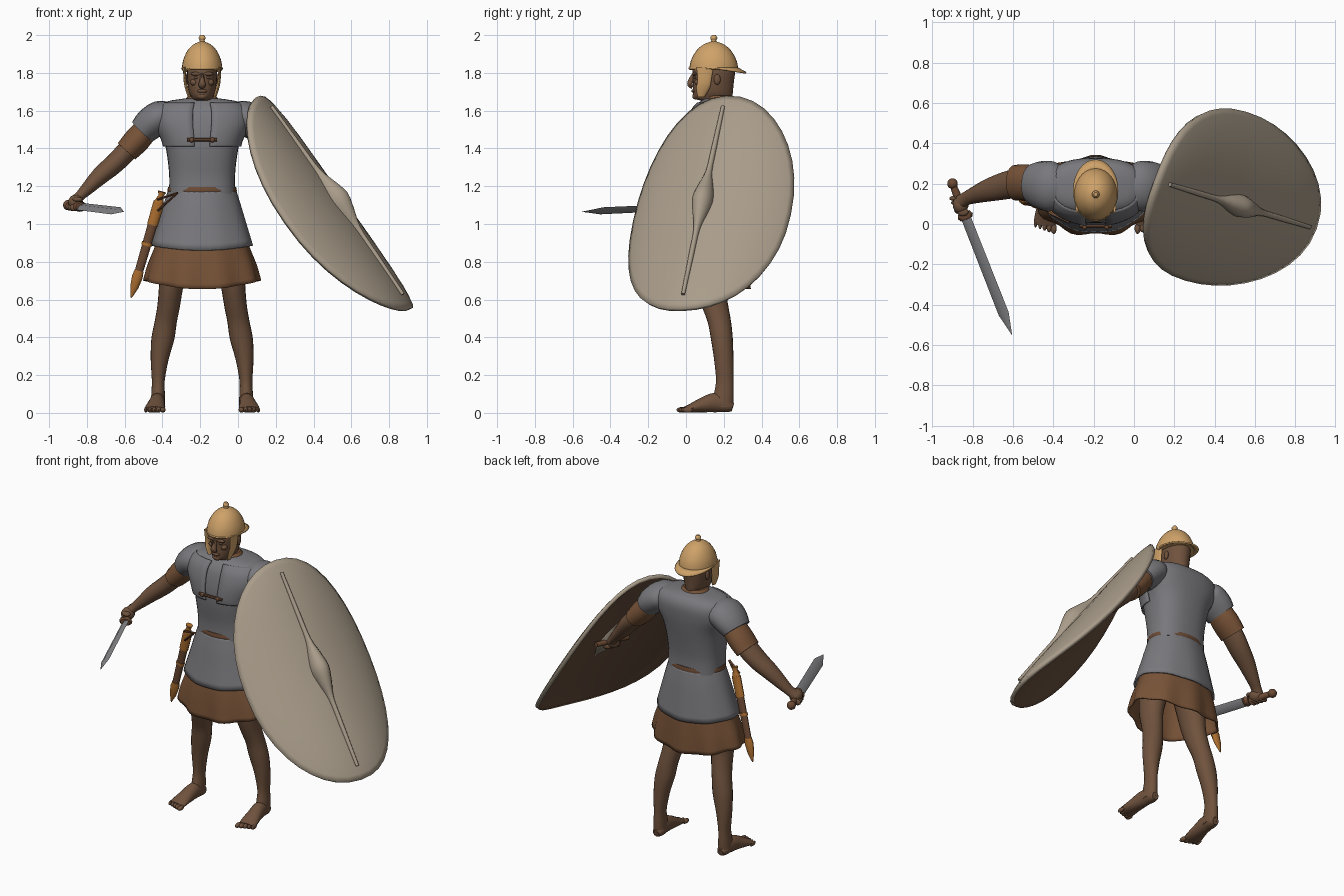
import bpy, bmesh, math
from mathutils import Vector, Matrix

cube = bpy.data.objects.get("Cube")
if cube:
    bpy.data.objects.remove(cube, do_unlink=True)

X, Y, Z = Vector((1, 0, 0)), Vector((0, 1, 0)), Vector((0, 0, 1))
MID = -0.19  # the body stands off centre; all x values are measured from here


def material(name, *rgb):
    mat = bpy.data.materials.new(name)
    mat.use_nodes = True
    colour = (*rgb, 1)
    mat.diffuse_color = colour
    node = next(n for n in mat.node_tree.nodes if n.type == 'BSDF_PRINCIPLED')
    node.inputs["Base Color"].default_value = colour
    node.inputs["Roughness"].default_value = 0.8
    return mat


skin = material("brown skin", .16, .085, .047)
cloth = material("tunic brown", .185, .085, .038)
mail = material("mail grey", .19, .19, .205)
paint = material("shield beige", .40, .335, .255)
wood = material("dark wood", .13, .075, .045)
brass = material("helmet brass", .62, .36, .14)
steel = material("blade steel", .23, .23, .24)
gold = material("scabbard gold", .42, .16, .03)
leather = material("leather", .15, .068, .034)


def finish(name, bm, *mats, thick=0, angle=40, offset=0):
    mesh = bpy.data.meshes.new(name)
    bm.to_mesh(mesh)
    bm.free()
    for mat in mats:
        mesh.materials.append(mat)
    for poly in mesh.polygons:
        poly.use_smooth = True
    mesh.set_sharp_from_angle(angle=math.radians(angle))
    obj = bpy.data.objects.new(name, mesh)
    bpy.context.collection.objects.link(obj)
    if thick:
        mod = obj.modifiers.new("thickness", 'SOLIDIFY')
        mod.thickness, mod.offset = thick, offset
        mod.material_offset = len(mats) - 1
    return obj


def refine(stations, steps):
    """Pass a smooth curve through the stations."""
    pts = [Vector(s) for s in stations]
    out = []
    for i in range(len(pts) - 1):
        a, b, c, d = pts[max(i - 1, 0)], pts[i], pts[i + 1], pts[min(i + 2, len(pts) - 1)]
        for k in range(steps):
            t = k / steps
            out.append(b + (c - a) * (t / 2) + (a * 2 - b * 5 + c * 4 - d) * (t * t / 2)
                       + (b * 3 - a - c * 3 + d) * (t ** 3 / 2))
    return out + [pts[-1]]


def bulge(value, power):
    return math.copysign(abs(value) ** (2 / power), value)


def tube(name, stations, mat, ref=None, side=1, sides=20, power=2, steps=3,
         caps=True, warp=None, thick=0, keep=None):
    """Loft ovals (x, y, z, width, depth): level rings, or rings across the path if ref is set."""
    path = refine(stations, steps)
    spots = [Vector((MID + side * p[0], p[1], p[2])) for p in path]
    bm, rings = bmesh.new(), []
    for i, p in enumerate(path):
        u, v = X, Y
        if ref is not None:
            along = (spots[min(i + 1, len(spots) - 1)] - spots[max(i - 1, 0)]).normalized()
            u = along.cross(ref).normalized()
            v = u.cross(along)
        ring = []
        for k in range(sides):
            a = math.tau * k / sides
            co = spots[i] + u * p[3] * bulge(math.cos(a), power) + v * p[4] * bulge(math.sin(a), power)
            ring.append(bm.verts.new(warp(co, i / (len(path) - 1), a) if warp else co))
        rings.append(ring)
    for low, high in zip(rings, rings[1:]):
        for k in range(sides):
            j = (k + 1) % sides
            bm.faces.new((low[k], low[j], high[j], high[k]))
    if caps:
        bm.faces.new(rings[0])
        bm.faces.new(rings[-1])
    bmesh.ops.recalc_face_normals(bm, faces=bm.faces)
    if keep:
        drop = [f for f in bm.faces if not keep(f.calc_center_median())]
        bmesh.ops.delete(bm, geom=drop, context='FACES')
    return finish(name, bm, mat, thick=thick)


def ball(name, place, size, mat, side=1):
    bm = bmesh.new()
    spot = Vector((MID + side * place[0], place[1], place[2]))
    bmesh.ops.create_uvsphere(bm, u_segments=14, v_segments=9, radius=1,
                              matrix=Matrix.Translation(spot) @ Matrix.Diagonal((*size, 1)))
    return finish(name, bm, mat)


def drape(depth, fold):
    """Hang the cloth lower at front and back, with ripples growing to the hem."""
    def warp(co, t, a):
        ripple = Vector((math.cos(a), math.sin(a), 0)) * fold * t * math.sin(a * 9)
        return co + ripple - Z * depth * t * math.sin(a) ** 2
    return warp


# Torso, mail skirt, tunic and belt
tube("mail_shirt", [(0, .155, 1.16, .176, .13), (0, .155, 1.25, .174, .13), (0, .155, 1.36, .185, .145),
                    (0, .16, 1.45, .205, .155), (0, .17, 1.53, .245, .155), (0, .18, 1.6, .245, .145),
                    (0, .185, 1.645, .2, .115), (0, .18, 1.665, .09, .075)], mail, sides=32, power=2.5)
tube("shoulder_flaps", [(0, .158, 1.41, .203, .162), (0, .16, 1.45, .215, .166), (0, .17, 1.53, .25, .165),
                        (0, .18, 1.6, .248, .152), (0, .184, 1.64, .21, .124)], mail, sides=48, power=2.5,
     caps=False, thick=.008, keep=lambda c: c.y < .16 and abs(c.x - MID) > .05)
tube("mail_skirt", [(0, .155, 1.18, .175, .13), (0, .153, 1.1, .2, .148), (0, .15, 1, .23, .165),
                    (0, .145, .885, .265, .185)], mail, sides=36, caps=False, warp=drape(.025, .003), thick=.01)
tube("tunic_skirt", [(0, .15, .95, .22, .16), (0, .145, .86, .252, .175), (0, .142, .78, .282, .184),
                     (0, .14, .7, .302, .19)], cloth, sides=54, caps=False, warp=drape(.045, .01), thick=.01)
tube("belt", [(0, .155, 1.155, .18, .134), (0, .155, 1.175, .184, .138), (0, .155, 1.195, .18, .134)],
     leather, sides=32, steps=2)
tube("chest_clasp", [(-.08, -.012, 1.445, .009, .009), (.08, -.012, 1.445, .009, .009)], leather, ref=Z, sides=8)
for side in (-1, 1):
    ball("clasp_stud", (.055, -.016, 1.445), (.012, .012, .014), leather, side)

# Neck, head and face
tube("head", [(0, .185, 1.6, .085, .075), (0, .18, 1.64, .064, .064), (0, .145, 1.664, .055, .1),
              (0, .142, 1.695, .068, .106), (0, .145, 1.75, .077, .108), (0, .148, 1.82, .079, .112),
              (0, .15, 1.88, .06, .09)], skin, sides=24)
tube("neck_scarf", [(0, .178, 1.645, .092, .084), (0, .176, 1.665, .085, .076), (0, .176, 1.68, .07, .065)],
     cloth, sides=24)
tube("nose", [(0, .045, 1.795, .01, .012), (0, .026, 1.76, .013, .015), (0, .02, 1.738, .02, .014),
              (0, .035, 1.725, .014, .012)], skin, ref=Y, sides=10)
ball("mouth", (0, .042, 1.704), (.028, .014, .01), skin)
ball("chin", (0, .055, 1.676), (.028, .022, .018), skin)
for side in (-1, 1):
    ball("brow", (.03, .046, 1.795), (.032, .012, .01), skin, side)
    ball("eye", (.03, .05, 1.775), (.014, .01, .007), wood, side)
    ball("cheek", (.042, .066, 1.75), (.022, .02, .018), skin, side)
    ball("ear", (.08, .165, 1.765), (.01, .018, .028), skin, side)

# Helmet
tube("helmet_bowl", [(0, .147, 1.815, .106, .128), (0, .147, 1.835, .106, .128), (0, .147, 1.875, .098, .117),
                     (0, .147, 1.92, .076, .09), (0, .147, 1.95, .046, .055), (0, .147, 1.966, .012, .014)],
     brass, sides=28)
tube("helmet_brim", [(0, .147, 1.828, .1, .12), (0, .166, 1.822, .11, .152)], brass, sides=32, steps=2, caps=False,
     warp=lambda co, t, a: co - Z * .022 * t * max(0, math.sin(a)), thick=.009)
tube("helmet_knob", [(0, .147, 1.955, .022, .022), (0, .147, 1.97, .013, .013), (0, .147, 1.985, .019, .019),
                     (0, .147, 2, .01, .01)], brass, sides=12)
for side in (-1, 1):
    tube("cheek_guard", [(.093, .1, 1.83, .008, .045), (.09, .098, 1.76, .008, .036), (.082, .09, 1.72, .009, .036),
                         (.068, .08, 1.672, .008, .018)], brass, side=side, sides=12)

# Legs, feet and toes
for side in (-1, 1):
    tube("leg", [(.11, .13, .98, .1, .12), (.15, .125, .76, .075, .092), (.165, .13, .66, .064, .08),
                 (.178, .155, .56, .06, .07), (.193, .177, .48, .059, .062), (.208, .19, .39, .061, .058),
                 (.225, .2, .28, .047, .051), (.232, .205, .17, .034, .046), (.233, .2, .1, .036, .052),
                 (.233, .195, .03, .038, .055)], skin, side=side)
    tube("foot", [(.232, .248, .03, .022, .022), (.232, .22, .038, .036, .036), (.236, .16, .055, .04, .052),
                  (.243, .09, .042, .047, .04), (.25, .03, .026, .054, .025), (.253, -.005, .018, .053, .016)],
         skin, ref=Z, side=side, sides=16)
    for i in range(5):
        ball("toe", (.208 + .0225 * i, -.022 + .008 * i, .016), (.015 - .0015 * i, .028, .015), skin, side)

# Sword line and shield frame
pommel, tip = Vector((.71, .2, 1.1)), Vector((.415, -.55, 1.065))
centre = Vector((.525, .09, 1.125))
length = Vector((.395, -.12, -.565))
across = Vector((.343, .938, .041)) * .446
outward = length.cross(across).normalized()

# Arms and hands
for side in (-1, 1):
    reach = 1 if side < 0 else .965
    tube("mail_sleeve", [(.17, .18, 1.57, .07, .1), (.22, .185, 1.568, .086, .125), (.275, .195, 1.53, .086, .118),
                         (.315, .2, 1.49, .075, .1)], mail, ref=Y, side=side)
    tube("tunic_sleeve", [(.27, .2, 1.53, .06, .08), (.34, .205, 1.45, .07, .09), (.4, .205, 1.385, .063, .088)],
         cloth, ref=Y, side=side)
    tube("arm", [(.3, .2, 1.5, .055, .07), (.4, .2, 1.385, .055, .072), (.47, .185, 1.315, .053, .066),
                 (.54 * reach, .165, 1.255, .047, .055), (.61 * reach, .14, 1.185, .034, .04),
                 (.645 * reach, .125, 1.15, .027, .034), (.67 * reach, .11, 1.125, .03, .036)],
         skin, ref=Y, side=side)
    palm = Vector((.67 * reach, .095, 1.115))
    ball("palm", palm, (.04, .046, .04), skin, side)
    grip = (pommel - tip).normalized() if side < 0 else across.normalized()
    for i in range(4):
        knuckle = palm + grip * (i - 1.5) * .023 + Vector((.014, 0, -.026))
        ball("finger", knuckle, (.03, .014, .02), skin, side)
    ball("thumb", palm + Vector((-.012, -.035, .015)), (.028, .022, .014), skin, side)


def rod(name, start, end, sizes, mat, side, ref=Z, sides=12, steps=1):
    """Straight tube; sizes are (share of the line, width, depth)."""
    stations = [(*Vector(start).lerp(Vector(end), t), w, d) for t, w, d in sizes]
    return tube(name, stations, mat, ref=ref, side=side, sides=sides, steps=steps)


# Short sword
rod("sword_blade", pommel, tip, [(.22, .03, .011), (.86, .032, .011), (1, .001, .001)],
    steel, -1, ref=Vector((-.53, -.25, .81)), sides=4)
rod("sword_grip", pommel, tip, [(0, .016, .016), (.1, .02, .02), (.22, .016, .016)], leather, -1, steps=3)
rod("sword_guard", pommel, tip, [(.19, .03, .022), (.215, .04, .028), (.235, .03, .022)], leather, -1)
ball("sword_pommel", pommel, (.027, .027, .027), leather, -1)

# Scabbard hung at the right hip
top, end = (.215, .075, 1.16), (.375, .12, .61)
rod("scabbard", top, end, [(.1, .027, .018), (.8, .022, .015)], leather, -1, ref=Y)
rod("scabbard_locket", top, end, [(.08, .03, .021), (.3, .029, .02)], gold, -1, ref=Y)
rod("scabbard_band", top, end, [(.47, .028, .02), (.5, .028, .02)], gold, -1, ref=Y)
rod("scabbard_chape", top, end, [(.74, .024, .018), (.8, .029, .02), (.9, .022, .015), (1, .003, .003)],
    gold, -1, ref=Y)
rod("dagger_grip", top, end, [(-.02, .022, .02), (.02, .014, .014), (.08, .026, .02)], gold, -1, ref=Y)
for drop in (1.13, 1.07):
    rod("hanger_strap", (.13, .01, 1.165), (.235, .06, drop), [(0, .008, .006), (1, .008, .006)], leather, -1, sides=8)

# Oval shield, bowed across its width, with a beige face and a wooden back
bm, rings, count = bmesh.new(), [], 40
hub = bm.verts.new(centre)
for r in (.2, .4, .6, .75, .87, .95, 1):
    ring = []
    for k in range(count):
        a = math.tau * k / count
        l, w = r * bulge(math.cos(a), 2.15), r * bulge(math.sin(a), 2.15)
        ring.append(bm.verts.new(centre + length * l + across * w - outward * (.14 * w * w + .018 * r ** 8)))
    rings.append(ring)
for k in range(count):
    j = (k + 1) % count
    bm.faces.new((hub, rings[0][k], rings[0][j]))
    for inner, outer in zip(rings, rings[1:]):
        bm.faces.new((inner[k], outer[k], outer[j], inner[j]))
finish("shield", bm, paint, wood, thick=.024, offset=-1)

# Shield spine swelling into a boss, and the grip behind it
spine = []
for t, w, d in ((-.88, .01, .01), (-.5, .014, .016), (-.27, .017, .022), (-.12, .042, .052), (0, .056, .072),
                (.12, .042, .052), (.27, .017, .022), (.5, .014, .016), (.88, .01, .01)):
    spine.append((*(centre + length * t - X * MID), w, d))
tube("shield_spine", spine, paint, ref=outward, sides=12)
middle = Vector((.647, .095, 1.115)) + X * .01
rod("shield_grip", middle - across * .26, middle + across * .26, [(0, .016, .016), (1, .016, .016)], leather, 1)
